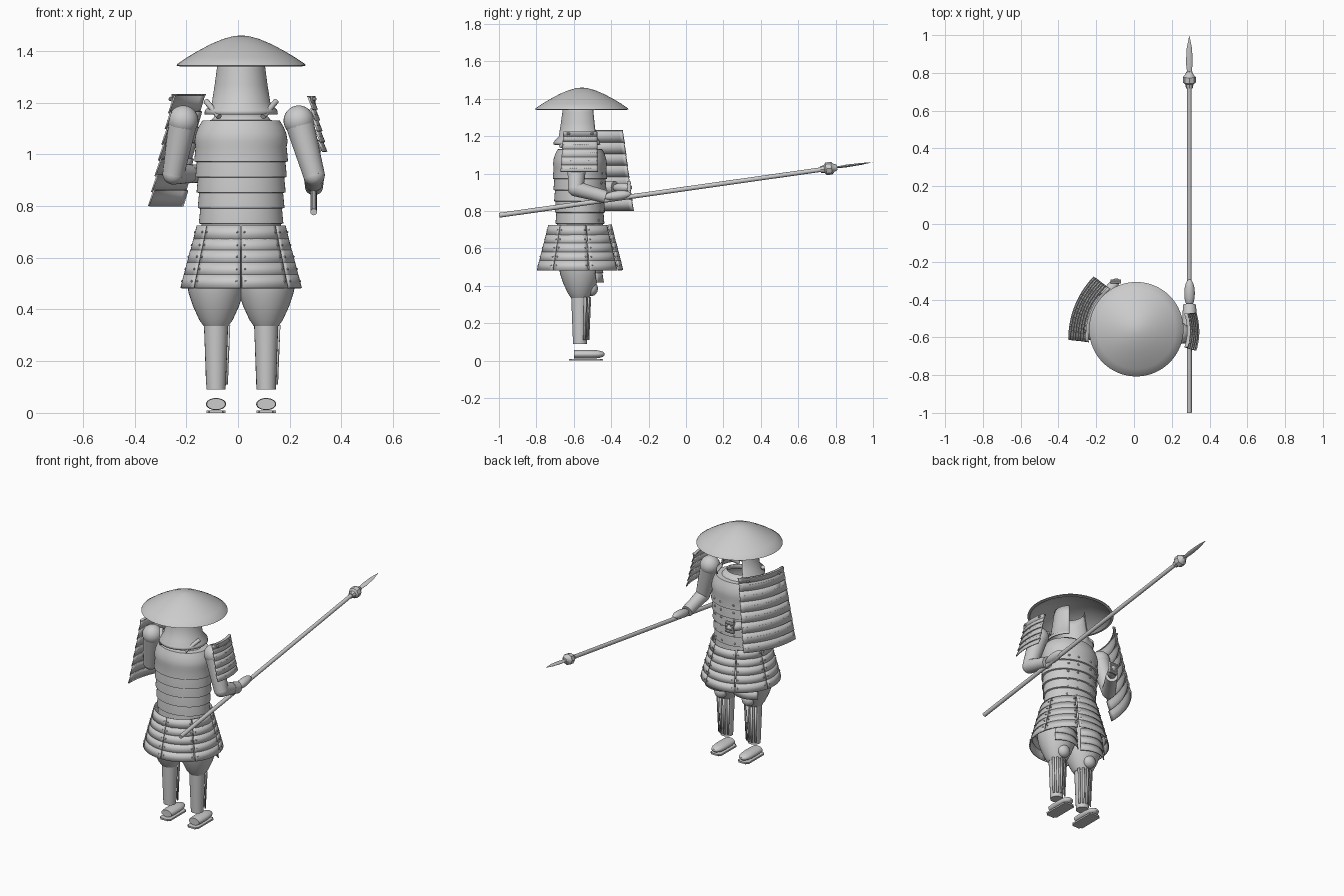
import bpy, bmesh, math
from mathutils import Vector, Matrix

if "Cube" in bpy.data.objects:
    bpy.data.objects.remove(bpy.data.objects["Cube"])

CX, CY = 0.012, -0.567


def finish(name, bm, thick=0, angle=35):
    bmesh.ops.recalc_face_normals(bm, faces=bm.faces)
    me = bpy.data.meshes.new(name)
    bm.to_mesh(me)
    bm.free()
    for p in me.polygons:
        p.use_smooth = True
    me.set_sharp_from_angle(angle=math.radians(angle))
    ob = bpy.data.objects.new(name, me)
    bpy.context.collection.objects.link(ob)
    if thick:
        m = ob.modifiers.new("thickness", 'SOLIDIFY')
        m.thickness = thick
        m.offset = -1
    return ob


def sweep(bm, prof, c, sy=1, a0=0, a1=360, n=48):
    """Revolve (radius, z) points about a vertical axis; 0 deg = +x, 90 = +y."""
    full = a1 - a0 >= 360
    rings = []
    for i in range(n if full else n + 1):
        a = math.radians(a0 + (a1 - a0) * i / n)
        rings.append([bm.verts.new((c[0] + r * math.cos(a), c[1] + sy * r * math.sin(a), c[2] + z))
                      for r, z in prof])
    for i in range(n):
        p, q = rings[i], rings[(i + 1) % len(rings)]
        for j in range(len(prof) - 1):
            bm.faces.new((p[j], q[j], q[j + 1], p[j + 1]))
    bmesh.ops.remove_doubles(bm, verts=bm.verts, dist=1e-5)


def lathe(name, prof, c=(0, 0, 0), thick=0, **k):
    bm = bmesh.new()
    sweep(bm, prof, c, **k)
    return finish(name, bm, thick)


def rod(name, a, b, r0, r1, n=20):
    a, b = Vector(a), Vector(b)
    d = b - a
    bm = bmesh.new()
    m = Matrix.Translation((a + b) / 2) @ d.to_track_quat('Z', 'Y').to_matrix().to_4x4()
    bmesh.ops.create_cone(bm, cap_ends=True, segments=n, radius1=r0, radius2=r1, depth=d.length, matrix=m)
    return finish(name, bm)


def ball(name, c, s):
    bm = bmesh.new()
    bmesh.ops.create_uvsphere(bm, u_segments=24, v_segments=14, radius=1,
                              matrix=Matrix.Translation(c) @ Matrix.Diagonal((*s, 1)))
    return finish(name, bm)


def studs(name, points, r):
    bm = bmesh.new()
    for p in points:
        bmesh.ops.create_icosphere(bm, subdivisions=1, radius=r, matrix=Matrix.Translation(p))
    return finish(name, bm)


def shoulder_guard(name, ta, tb, ba, bb, out, bulge, tiers):
    """Curved panel of overlapping plates with rows of lacing."""
    ta, tb, ba, bb, out = map(Vector, (ta, tb, ba, bb, out))
    out.normalize()

    def pt(u, v, lift=0):
        return ta.lerp(tb, u).lerp(ba.lerp(bb, u), v) + out * (bulge * 4 * u * (1 - u) + lift)
    bm, dots, n = bmesh.new(), [], 14
    for t in range(tiers):
        v0, v1 = t / tiers, min(1, (t + 1.12) / tiers)
        top = [bm.verts.new(pt(i / n, v0)) for i in range(n + 1)]
        bot = [bm.verts.new(pt(i / n, v1, 0.008)) for i in range(n + 1)]
        for i in range(n):
            bm.faces.new((top[i], top[i + 1], bot[i + 1], bot[i]))
        dots += [pt((i + .5) / 18, v0 + .6 / tiers, 0.005) for i in range(18)]
    ob = finish(name, bm, 0.006)
    ob.modifiers["thickness"].offset = 0
    studs(name + "_lacing", dots, 0.0035)
    bar = bmesh.new()
    row = [[bar.verts.new(pt(i / n, 0, l) + Vector((0, 0, h))) for i in range(n + 1)]
           for l, h in ((-.006, .006), (.012, .006), (.012, -.022))]
    for p, q in zip(row, row[1:]):
        for i in range(n):
            bar.faces.new((p[i], p[i + 1], q[i + 1], q[i]))
    finish(name + "_top_bar", bar, 0.005)
    studs(name + "_rivets", [pt(u, .03, .015) for u in (.15, .85)], 0.009)


# Broad hat, hollow underneath
lathe("hat", [(0, 1.46), (.03, 1.457), (.07, 1.446), (.12, 1.425), (.17, 1.398), (.21, 1.374), (.247, 1.349),
              (.25, 1.343), (.235, 1.34), (.19, 1.37), (.12, 1.405), (0, 1.43)], (CX, -.557, 0), n=64)
# Neck guard, open at the face (+y)
lathe("neck_guard", [(.09, 1.37), (.094, 1.33), (.102, 1.27), (.113, 1.2), (.14, 1.17), (.142, 1.155)],
      (CX, CY, 0), .006, a0=130, a1=410, n=40)

# Cuirass with stepped bands, collar and lacing studs
prof = [(.088, 1.165), (.115, 1.132), (.15, 1.13), (.165, 1.105), (.175, 1.08), (.18, 1.05)]
for i in range(6):
    z = 1.03 - i * .06
    r = .179 - (1.03 - z) * .075
    prof += [(r - .003, z), (r + .002, z - .052), (r + .002, z - .057)]
prof.append((.145, .67))
lathe("cuirass", prof, (CX, CY, 0), .008, sy=.8, n=56)
pts = []
for i in range(6):
    z = 1.0 - i * .05
    r = .179 - (1.03 - z) * .075
    for dx in (-.1, -.045, .045, .1):
        pts.append((CX + dx, CY + .8 * math.sqrt(r * r - dx * dx), z))
studs("cuirass_studs", pts, .008)

# Tiered skirt, split into panels
bm = bmesh.new()
zs = [.725, .675, .63, .582, .535]
skirt_dots = []
for p in range(7):
    a0 = 90 + 25.7 + p * 360 / 7
    for i, z in enumerate(zs):
        r = .172 + i * .0125
        sweep(bm, [(r, z), (r + .013, z - .052)], (CX, CY - .003, 0), .97, a0 + .7, a0 + 50.7, 9)
        for da in (4, 47):
            a = math.radians(a0 + da)
            skirt_dots.append((CX + (r + .009) * math.cos(a), CY + .97 * (r + .009) * math.sin(a), z - .026))
finish("skirt_plates", bm, .007)
studs("skirt_lacing", skirt_dots, .0045)

# Legs, mirrored about the body axis
for side, s in (("left", -1), ("right", 1)):
    x = CX + s * .097
    lathe(side + "_trouser", [(0, .63), (.1, .63), (.112, .56), (.113, .5), (.105, .46), (.09, .415),
                              (.065, .36), (.048, .336), (0, .334)], (x, CY, 0), n=32)
    rod(side + "_shin", (x, CY, .09), (x, CY, .345), .037, .047, 24)
    # thigh plates and knee cap
    bm = bmesh.new()
    for i in range(3):
        z = .57 - i * .05
        sweep(bm, [(.108 + i * .003, z), (.116 + i * .003, z - .053)], (x, CY, 0), 1, 45, 135, 12)
    finish(side + "_thigh_plates", bm, .006)
    ball(side + "_knee_cap", (x, CY + .06, .385), (.04, .036, .04))
    # shin splints
    bm = bmesh.new()
    for i in range(5):
        a = 30 + i * 26
        sweep(bm, [(.044, .11), (.054, .34)], (x, CY, 0), 1, a - 7, a + 7, 2)
    finish(side + "_shin_splints", bm, .006)
    # shoe and sole
    shoe = lathe(side + "_shoe", [(0, 0), (.036, 0), (.039, .03), (.039, .09), (.035, .13), (.025, .153),
                                  (.012, .163), (0, .165)], sy=.6, n=28)
    shoe.matrix_world = Matrix.Translation((x, -.6, .034)) @ Matrix.Rotation(math.radians(-90), 4, 'X')
    bm = bmesh.new()
    bmesh.ops.create_cube(bm, size=1, matrix=Matrix.Translation((x, -.535, .005)) @ Matrix.Diagonal((.074, .18, .01, 1)))
    bmesh.ops.bevel(bm, geom=[e for e in bm.edges if abs(e.verts[0].co.z - e.verts[1].co.z) > .005],
                    offset=.012, segments=3, affect='EDGES')
    finish(side + "_sole", bm)
    # shoulder strap beside the collar
    rod(side + "_shoulder_strap", (CX + s * .135, CY - .03, 1.205), (CX + s * .085, CY - .105, 1.145), .011, .011, 12)

# Arms: shoulder, elbow, wrist, hand end
arms = {"right": ((.235, -.578, 1.13), (.294, -.59, .92), (.294, -.43, .875), (.294, -.305, .89)),
        "left": ((-.212, -.56, 1.13), (-.25, -.525, .925), (-.15, -.38, .925), (-.092, -.3, .925))}
for side, (sh, el, wr, ha) in arms.items():
    ball(side + "_shoulder", sh, (.059, .059, .059))
    rod(side + "_upper_arm", sh, el, .056, .042)
    ball(side + "_elbow", el, (.042, .042, .042))
    rod(side + "_forearm", el, wr, .042, .032)
    rod(side + "_gauntlet", Vector(el).lerp(Vector(wr), .6), wr, .037, .035)
    mid = (Vector(wr) + Vector(ha)) / 2
    d = Vector(ha) - Vector(wr)
    palm = ball(side + "_palm", (0, 0, 0), (.028, .026, d.length / 2 + .012))
    palm.matrix_world = Matrix.Translation(mid) @ d.to_track_quat('Z', 'Y').to_matrix().to_4x4()
# closed fingers of the left hand
for i in range(4):
    z = .9 + i * .017
    rod("left_finger", (-.125, -.305, z), (-.068, -.305, z), .0115, .0105, 10)

# Shoulder guards: wide left one, small right one
shoulder_guard("left_shoulder_guard", (-.245, -.625, 1.227), (-.13, -.34, 1.227),
               (-.338, -.615, .8), (-.205, -.283, .8), (-.93, .37, 0), .035, 7)
shoulder_guard("right_shoulder_guard", (.272, -.655, 1.22), (.272, -.475, 1.22),
               (.32, -.67, 1.01), (.32, -.47, 1.01), (1, 0, 0), .015, 5)

# Spear: shaft, collar knob and flat blade
tilt = math.atan(.142)
place = Matrix.Translation((.293, -.999, .777)) @ Matrix.Rotation(tilt - math.pi / 2, 4, 'X')
parts = {"spear_shaft": ([(0, 0), (.013, 0), (.012, 1.76), (0, 1.76)], 1, 12),
         "spear_knob": ([(0, 1.735), (.018, 1.735), (.022, 1.757), (.034, 1.765), (.034, 1.795),
                         (.022, 1.808), (.015, 1.825), (0, 1.825)], 1, 8),
         "spear_blade": ([(0, 1.82), (.012, 1.82), (.018, 1.87), (.014, 1.95), (0, 2.018)], .4, 8)}
for name, (p, sy, n) in parts.items():
    lathe(name, p, sy=sy, n=n).matrix_world = place
